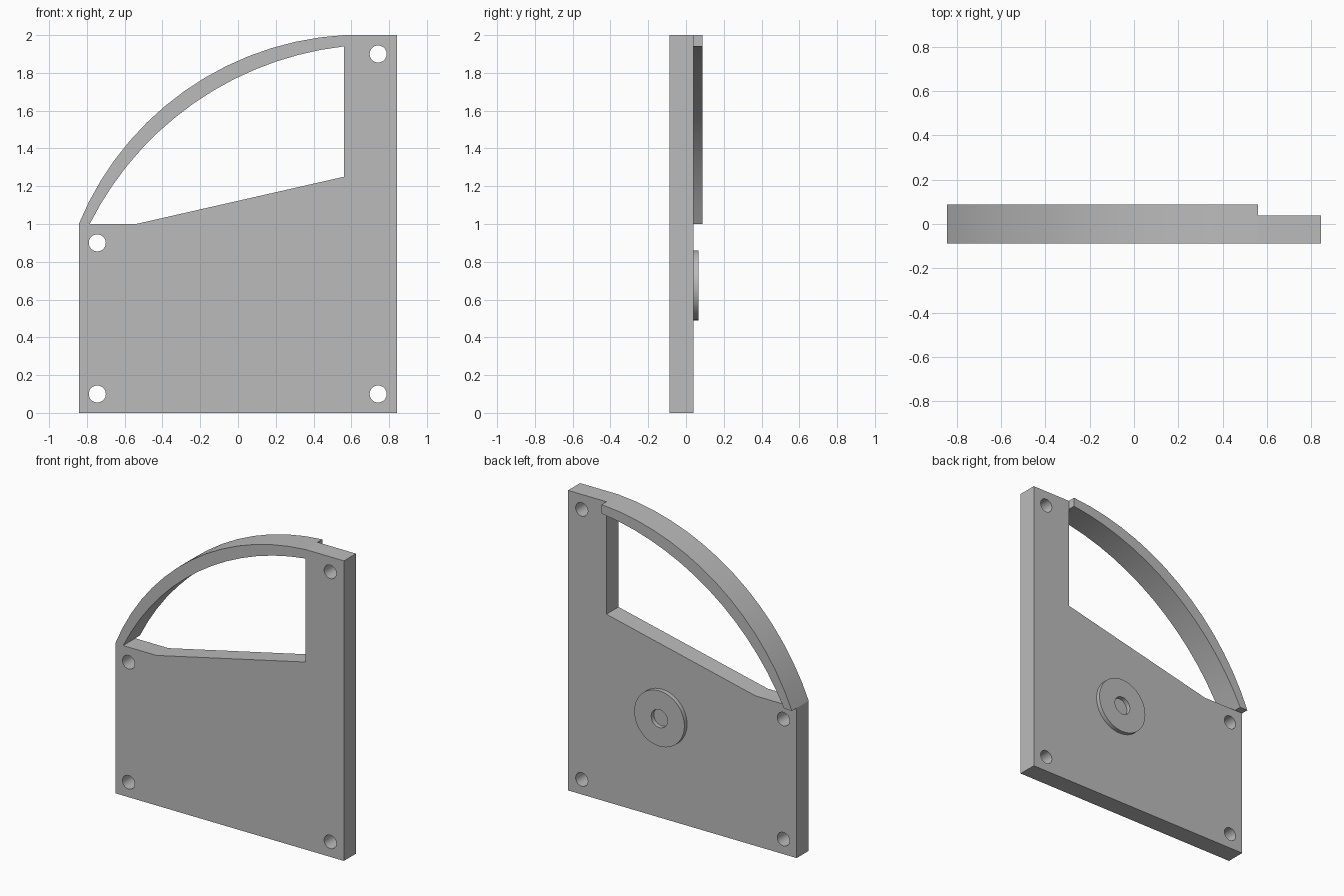
import bpy, bmesh, math
from mathutils import Vector

cube = bpy.data.objects.get("Cube")
if cube:
    bpy.data.objects.remove(cube, do_unlink=True)

FRONT, BACK, RIM_BACK, BOSS_BACK = -0.0885, 0.0385, 0.0885, 0.067
HALF = 0.843

grey = bpy.data.materials.new("plain grey")
grey.use_nodes = True
colour = (0.5, 0.5, 0.5, 1)
grey.diffuse_color = colour
grey.node_tree.nodes["Principled BSDF"].inputs["Base Color"].default_value = colour


def circle(x, z, r, n=32):
    return [(x + r * math.cos(2 * math.pi * i / n),
             z + r * math.sin(2 * math.pi * i / n)) for i in range(n)]


def arc(a, b, c, n=14):
    """Points on the circle that runs from a through b to c."""
    a, b, c = Vector(a), Vector(b), Vector(c)
    u, v = b - a, c - a
    d = 2 * u.cross(v)
    uu, vv = u.length_squared, v.length_squared
    centre = a + Vector((v.y * uu - u.y * vv, u.x * vv - v.x * uu)) / d
    r = (a - centre).length
    t0 = math.atan2(a.y - centre.y, a.x - centre.x)
    t1 = math.atan2(c.y - centre.y, c.x - centre.x)
    angles = [t0 + (t1 - t0) * i / n for i in range(n + 1)]
    return [(centre.x + r * math.cos(t), centre.y + r * math.sin(t)) for t in angles]


def slab(name, loops, y0, y1):
    """Extrude an x-z outline, with holes, from y0 to y1."""
    curve = bpy.data.curves.new(name, "CURVE")
    curve.dimensions = "2D"
    curve.fill_mode = "BOTH"
    curve.extrude = (y1 - y0) / 2
    for loop in loops:
        spline = curve.splines.new("POLY")
        spline.points.add(len(loop) - 1)
        for p, (x, z) in zip(spline.points, loop):
            p.co = (x, z, 0, 1)
        spline.use_cyclic_u = True
    temp = bpy.data.objects.new(name + " outline", curve)
    bpy.context.collection.objects.link(temp)
    bpy.context.view_layer.update()
    graph = bpy.context.evaluated_depsgraph_get()
    mesh = bpy.data.meshes.new_from_object(temp.evaluated_get(graph))
    bpy.data.objects.remove(temp, do_unlink=True)

    # Stand the flat outline upright and weld its caps to its walls
    bm = bmesh.new()
    bm.from_mesh(mesh)
    for v in bm.verts:
        x, z, depth = v.co
        v.co = (x, (y0 + y1) / 2 - depth, z)
    bmesh.ops.remove_doubles(bm, verts=bm.verts, dist=1e-5)
    bmesh.ops.recalc_face_normals(bm, faces=bm.faces)
    bm.to_mesh(mesh)
    bm.free()
    mesh.materials.clear()
    mesh.materials.append(grey)

    obj = bpy.data.objects.new(name, mesh)
    bpy.context.collection.objects.link(obj)
    bpy.ops.object.select_all(action="DESELECT")
    obj.select_set(True)
    bpy.context.view_layer.objects.active = obj
    bpy.ops.object.shade_smooth_by_angle(angle=math.radians(30))
    return obj


# Plate with a tall post, a sloping shoulder and four mounting holes
outline = [(-HALF, 0), (HALF, 0), (HALF, 2), (0.56, 2),
           (0.56, 1.25), (-0.54, 1), (-HALF, 1)]
holes = [circle(x, z, 0.045) for x, z in
         [(-0.745, 0.1), (0.742, 0.1), (-0.745, 0.9), (0.742, 1.9)]]
slab("plate", [outline] + holes, FRONT, BACK)

# Curved arm from the low corner to the post, deeper than the plate
outer = arc((-HALF, 1), (0, 1.865), (0.56, 2))
inner = arc((-0.785, 1), (0, 1.777), (0.56, 1.94))
slab("curved_arm", [outer + inner[::-1]], FRONT, RIM_BACK)

# Raised ring on the back of the plate
slab("back_ring", [circle(0.15, 0.675, 0.185, 48), circle(0.15, 0.675, 0.06)],
     BACK, BOSS_BACK)
